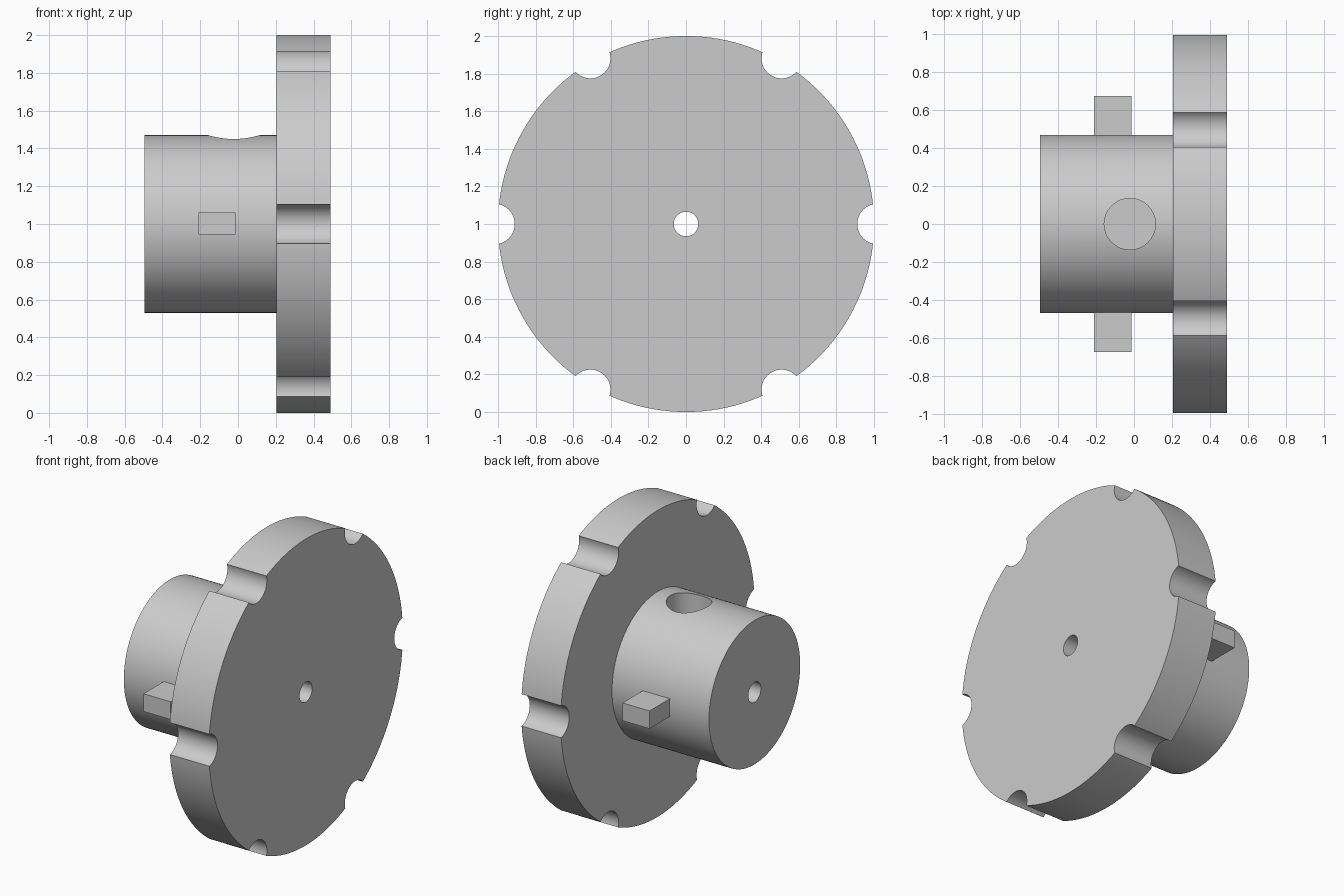
import bpy, bmesh
from math import pi, sin, cos, radians
from mathutils import Matrix, Vector

cube = bpy.data.objects.get("Cube")
if cube:
    bpy.data.objects.remove(cube, do_unlink=True)

grey = bpy.data.materials.new("plain grey")
grey.use_nodes = True
colour = (0.6, 0.6, 0.6, 1)
grey.diffuse_color = colour
grey.node_tree.nodes["Principled BSDF"].inputs["Base Color"].default_value = colour

AXIS_Z = 1.0   # height of the wheel axis


def finish(name, bm):
    bmesh.ops.recalc_face_normals(bm, faces=bm.faces)
    mesh = bpy.data.meshes.new(name)
    bm.to_mesh(mesh)
    bm.free()
    mesh.materials.append(grey)
    obj = bpy.data.objects.new(name, mesh)
    bpy.context.collection.objects.link(obj)
    return obj


def lathe(name, profile, steps=144):
    """Closed ring of (x, radius) points turned around the wheel axis."""
    bm = bmesh.new()
    rings = []
    for i in range(steps):
        a = 2 * pi * i / steps
        rings.append([bm.verts.new((x, r * cos(a), AXIS_Z + r * sin(a))) for x, r in profile])
    n = len(profile)
    for i in range(steps):
        a, b = rings[i], rings[(i + 1) % steps]
        for j in range(n):
            k = (j + 1) % n
            bm.faces.new((a[j], a[k], b[k], b[j]))
    return finish(name, bm)


def add_cylinder(bm, centre, radius, depth, rotation=Matrix()):
    bmesh.ops.create_cone(bm, cap_ends=True, segments=64, radius1=radius, radius2=radius,
                          depth=depth, matrix=Matrix.Translation(centre) @ rotation)


# Hub and notched disc in one turned body with a central bore
wheel = lathe("hub_and_disc", [(-0.495, 0.065), (-0.495, 0.47), (0.205, 0.47),
                               (0.205, 1.0), (0.49, 1.0), (0.49, 0.065)])

# Cutters: six rim notches and the blind screw hole on top of the hub
bm = bmesh.new()
for i in range(6):
    a = radians(60 * i)
    add_cylinder(bm, Vector((0.35, 1.018 * cos(a), AXIS_Z + 1.018 * sin(a))),
                 0.107, 0.5, Matrix.Rotation(pi / 2, 4, 'Y'))
notches = finish("notch_cutter", bm)

bm = bmesh.new()
add_cylinder(bm, Vector((-0.022, 0, 1.4)), 0.135, 0.4)
screw_hole = finish("screw_hole_cutter", bm)

for cutter in (notches, screw_hole):
    mod = wheel.modifiers.new(cutter.name, 'BOOLEAN')
    mod.operation = 'DIFFERENCE'
    mod.solver = 'EXACT'
    mod.object = cutter

# Bake the cuts, then drop the cutters
bpy.context.view_layer.update()
evaluated = wheel.evaluated_get(bpy.context.evaluated_depsgraph_get())
mesh = bpy.data.meshes.new_from_object(evaluated)
wheel.modifiers.clear()
wheel.data = mesh
for cutter in (notches, screw_hole):
    bpy.data.objects.remove(cutter, do_unlink=True)

# Smooth round walls, sharp rims
bpy.ops.object.select_all(action='DESELECT')
wheel.select_set(True)
bpy.context.view_layer.objects.active = wheel
bpy.ops.object.shade_smooth_by_angle(angle=radians(30))

# Square drive pegs on both sides of the hub
for name, side in (("front_peg", -1), ("back_peg", 1)):
    bm = bmesh.new()
    bmesh.ops.create_cube(bm, size=1, matrix=Matrix.Translation((-0.112, side * 0.5625, AXIS_Z + 0.002))
                          @ Matrix.Diagonal((0.196, 0.225, 0.116, 1)))
    finish(name, bm)
